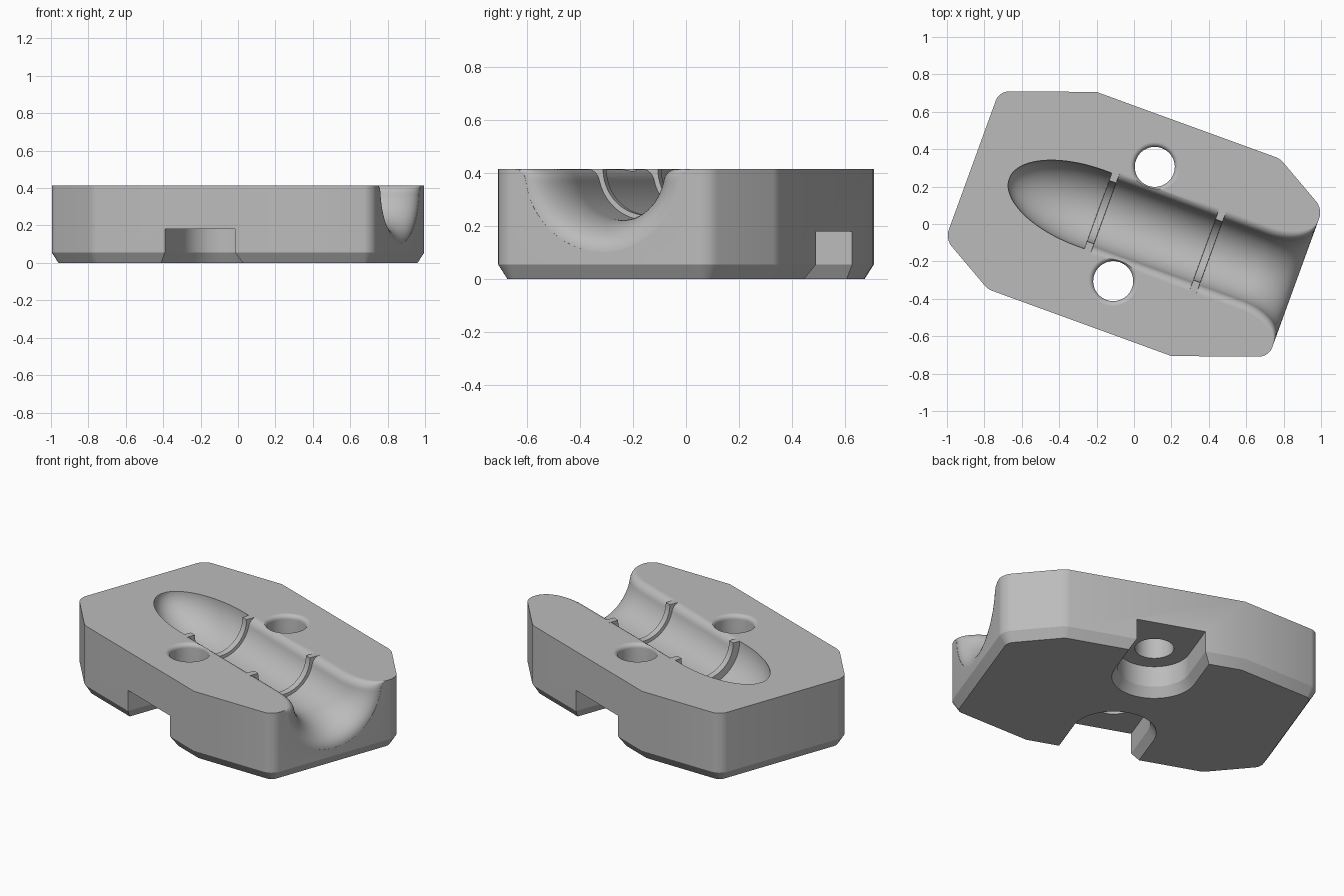
import bpy, bmesh, math
from mathutils import Matrix

cube = bpy.data.objects.get("Cube")
if cube:
    bpy.data.objects.remove(cube, do_unlink=True)

HEIGHT = 0.415
TURN = Matrix.Rotation(math.radians(-20), 4, 'Z')

grey = bpy.data.materials.new("plain grey")
grey.use_nodes = True
grey.diffuse_color = (0.5, 0.5, 0.5, 1)
grey.node_tree.nodes["Principled BSDF"].inputs["Base Color"].default_value = (0.5, 0.5, 0.5, 1)


def make_object(name, bm):
    """Turn a bmesh, built along the channel axis, into an object."""
    bmesh.ops.recalc_face_normals(bm, faces=bm.faces[:])
    bm.transform(TURN)
    mesh = bpy.data.meshes.new(name)
    bm.to_mesh(mesh)
    bm.free()
    mesh.materials.append(grey)
    obj = bpy.data.objects.new(name, mesh)
    bpy.context.collection.objects.link(obj)
    return obj


def loft(name, rings):
    """Skin a list of equally long closed rings and cap both ends."""
    bm = bmesh.new()
    rows = [[bm.verts.new(p) for p in ring] for ring in rings]
    n = len(rows[0])
    for a, b in zip(rows, rows[1:]):
        for i in range(n):
            j = (i + 1) % n
            bm.faces.new((a[i], a[j], b[j], b[i]))
    bm.faces.new(rows[0][::-1])
    bm.faces.new(rows[-1])
    return make_object(name, bm)


# Block: eight-sided plate with rounded corners and a chamfered underside
half = [(0.92, -0.42, 0.05), (0.92, 0.42, 0.05), (0.615, 0.595, 0.025), (-0.43, 0.595, 0)]
corners = half + [(-u, -v, r) for u, v, r in half]
bm = bmesh.new()
base = bm.faces.new([bm.verts.new((u, v, 0.055)) for u, v, r in corners])
up = bmesh.ops.extrude_face_region(bm, geom=[base], use_keep_orig=True)["geom"]
bmesh.ops.translate(bm, vec=(0, 0, HEIGHT - 0.055),
                    verts=[g for g in up if isinstance(g, bmesh.types.BMVert)])
bmesh.ops.recalc_face_normals(bm, faces=bm.faces[:])
for size in (0.05, 0.025):
    spots = [(u, v) for u, v, r in corners if r == size]
    edges = [e for e in bm.edges
             if abs(e.verts[0].co.z - e.verts[1].co.z) > 0.1
             and any(math.dist(e.verts[0].co.xy, s) < 0.001 for s in spots)]
    bmesh.ops.bevel(bm, geom=edges, offset=size, segments=6, profile=0.5, affect='EDGES')
bmesh.ops.recalc_face_normals(bm, faces=bm.faces[:])
under = [f for f in bm.faces if f.normal.z < -0.9]
bmesh.ops.inset_individual(bm, faces=under, thickness=0.035, depth=0.055, use_even_offset=True)
block = make_object("block", bm)


# Channel cutter: round trough with softened upper edges
def channel_ring(u, r, fillet):
    ring = []
    n = 64
    for i in range(n + 1):
        t = math.pi / 2 * math.sin(math.pi / 2 * (2 * i / n - 1))
        v, depth = r * math.sin(t), r * math.cos(t)
        if depth < fillet:
            v += math.copysign(fillet - math.sqrt(fillet ** 2 - (fillet - depth) ** 2), t)
        ring.append((u, v, HEIGHT - depth))
    ring.append((u, ring[-1][1], HEIGHT + 0.1))
    ring.append((u, ring[0][1], HEIGHT + 0.1))
    return ring


stations = []
# domed closed end
for i in range(1, 21):
    a = math.pi / 2 * i / 20
    stations.append((-0.25 - 0.46 * math.cos(a), 0.215 * math.sin(a), 0))
# straight bore with two thin ridges
BORE, RIDGE, SOFT = 0.192, 0.173, 0.043
stations += [(-0.205, 0.215, 0), (-0.204, RIDGE, 0), (-0.165, RIDGE, 0),
             (-0.164, BORE, SOFT), (0.4, BORE, SOFT), (0.401, RIDGE, 0),
             (0.44, RIDGE, 0), (0.441, BORE, SOFT)]
# flared mouth
for i in range(17):
    a = math.pi / 2 * i / 16
    stations.append((0.69 + 0.229 * math.sin(a), BORE + 0.12 * (1 - math.cos(a)), SOFT))
stations.append((1.1, BORE + 0.121, SOFT))
cutters = [loft("channel_cutter", [channel_ring(*s) for s in stations])]


def circle(v, r, z, n=48):
    return [(r * math.cos(2 * math.pi * i / n), v + r * math.sin(2 * math.pi * i / n), z)
            for i in range(n)]


def slot_ring(side, r, z):
    """U outline: round inside end, open towards the outer wall."""
    arc = [(r * math.cos(math.pi * i / 24), side * (0.325 - r * math.sin(math.pi * i / 24)), z)
           for i in range(25)]
    return arc + [(-r, side * 0.8, z), (r, side * 0.8, z)]


# Bolt holes with rounded rims, and nut slots under them
for side, label in ((1, "back"), (-1, "front")):
    rings = [circle(side * 0.325, 0.107, -0.1)]
    for i in range(9):
        a = math.pi / 2 * i / 8
        rings.append(circle(side * 0.325, 0.107 + 0.025 * (1 - math.cos(a)),
                            HEIGHT - 0.025 + 0.025 * math.sin(a)))
    rings.append(circle(side * 0.325, 0.132, HEIGHT + 0.1))
    cutters.append(loft(label + "_hole_cutter", rings))
    cutters.append(loft(label + "_slot_cutter",
                        [slot_ring(side, r, z) for r, z in
                         ((0.267, -0.055), (0.2, 0.055), (0.2, 0.18))]))

# Cut everything out of the block
bpy.ops.object.select_all(action='DESELECT')
block.select_set(True)
bpy.context.view_layer.objects.active = block
for cutter in cutters:
    mod = block.modifiers.new(cutter.name, 'BOOLEAN')
    mod.operation = 'DIFFERENCE'
    mod.solver = 'EXACT'
    mod.object = cutter
    bpy.ops.object.modifier_apply(modifier=mod.name)
    bpy.data.objects.remove(cutter, do_unlink=True)

bpy.ops.object.shade_smooth_by_angle(angle=math.radians(28))
